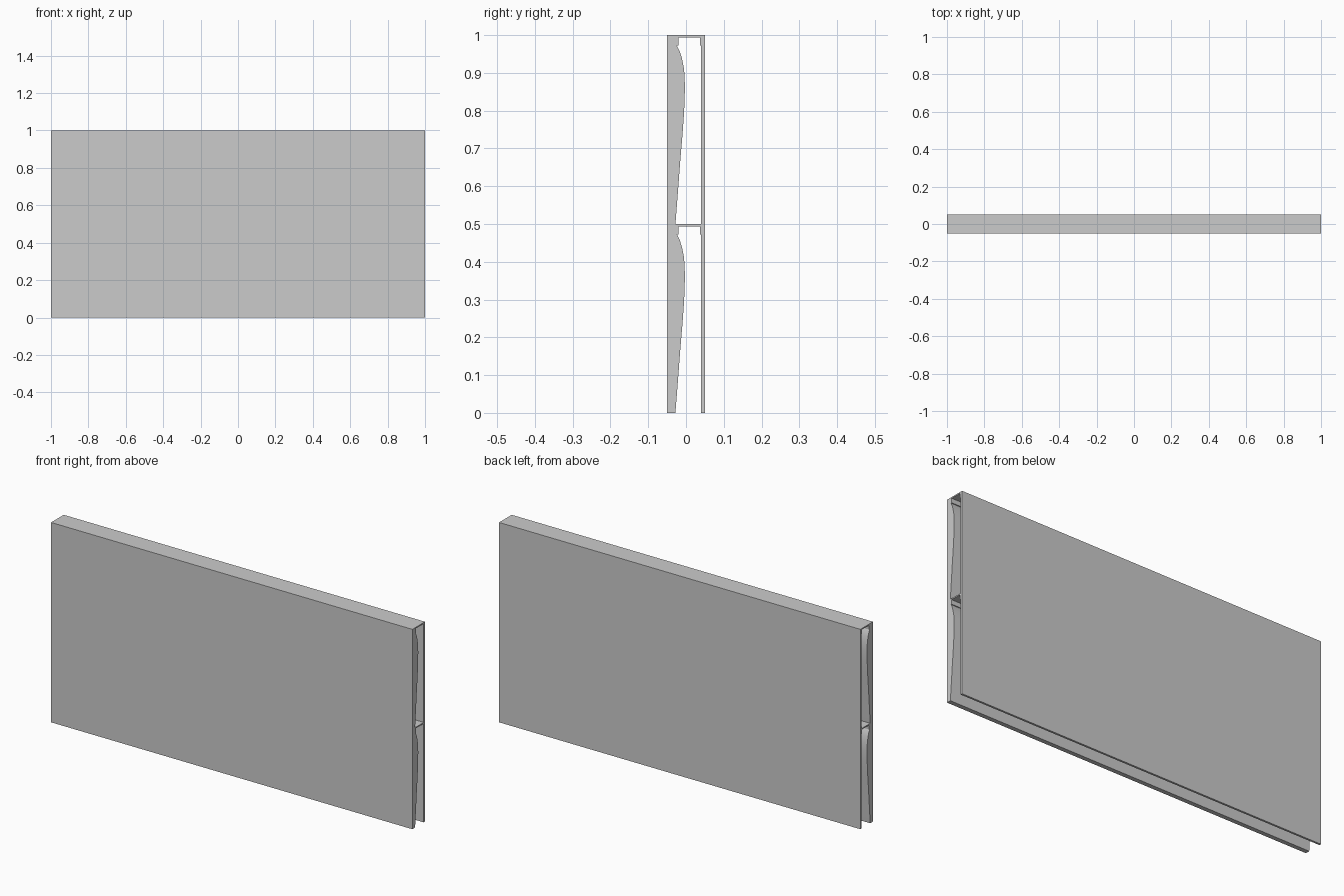
import bpy, bmesh

if "Cube" in bpy.data.objects:
    bpy.data.objects.remove(bpy.data.objects["Cube"])

# Cross-section (y, z) of one half-height panel: thick curved front, thin back, top bridge with lips
PROFILE = [(-0.05, 0.0), (-0.028, 0.0), (-0.021, 0.09), (-0.015, 0.17), (-0.009, 0.24),
           (-0.0055, 0.29), (-0.0035, 0.33), (-0.003, 0.37), (-0.005, 0.41),
           (-0.011, 0.44), (-0.0165, 0.457), (-0.024, 0.472), (-0.0195, 0.472),
           (-0.0195, 0.494), (0.037, 0.494), (0.037, 0.472), (0.04, 0.472),
           (0.04, 0.0), (0.05, 0.0), (0.05, 0.5), (-0.05, 0.5)]


def extrude_profile(name, points, half_width):
    bm = bmesh.new()
    face = bm.faces.new([bm.verts.new((-half_width, y, z)) for y, z in points])
    ext = bmesh.ops.extrude_face_region(bm, geom=[face], use_keep_orig=True)
    moved = [v for v in ext["geom"] if isinstance(v, bmesh.types.BMVert)]
    bmesh.ops.translate(bm, verts=moved, vec=(2 * half_width, 0, 0))
    bmesh.ops.recalc_face_normals(bm, faces=bm.faces)
    mesh = bpy.data.meshes.new(name)
    bm.to_mesh(mesh)
    bm.free()
    obj = bpy.data.objects.new(name, mesh)
    bpy.context.collection.objects.link(obj)
    return obj


# Two identical interlocking panels stacked vertically
panel = extrude_profile("wall_panel", PROFILE, 1.0)
stack = panel.modifiers.new("stack", 'ARRAY')
stack.count = 2
stack.use_relative_offset = False
stack.use_constant_offset = True
stack.constant_offset_displace = (0, 0, 0.5)

# Smooth the curved front, keep the corners sharp
bpy.context.view_layer.objects.active = panel
panel.select_set(True)
bpy.ops.object.shade_smooth_by_angle(angle=0.5)
